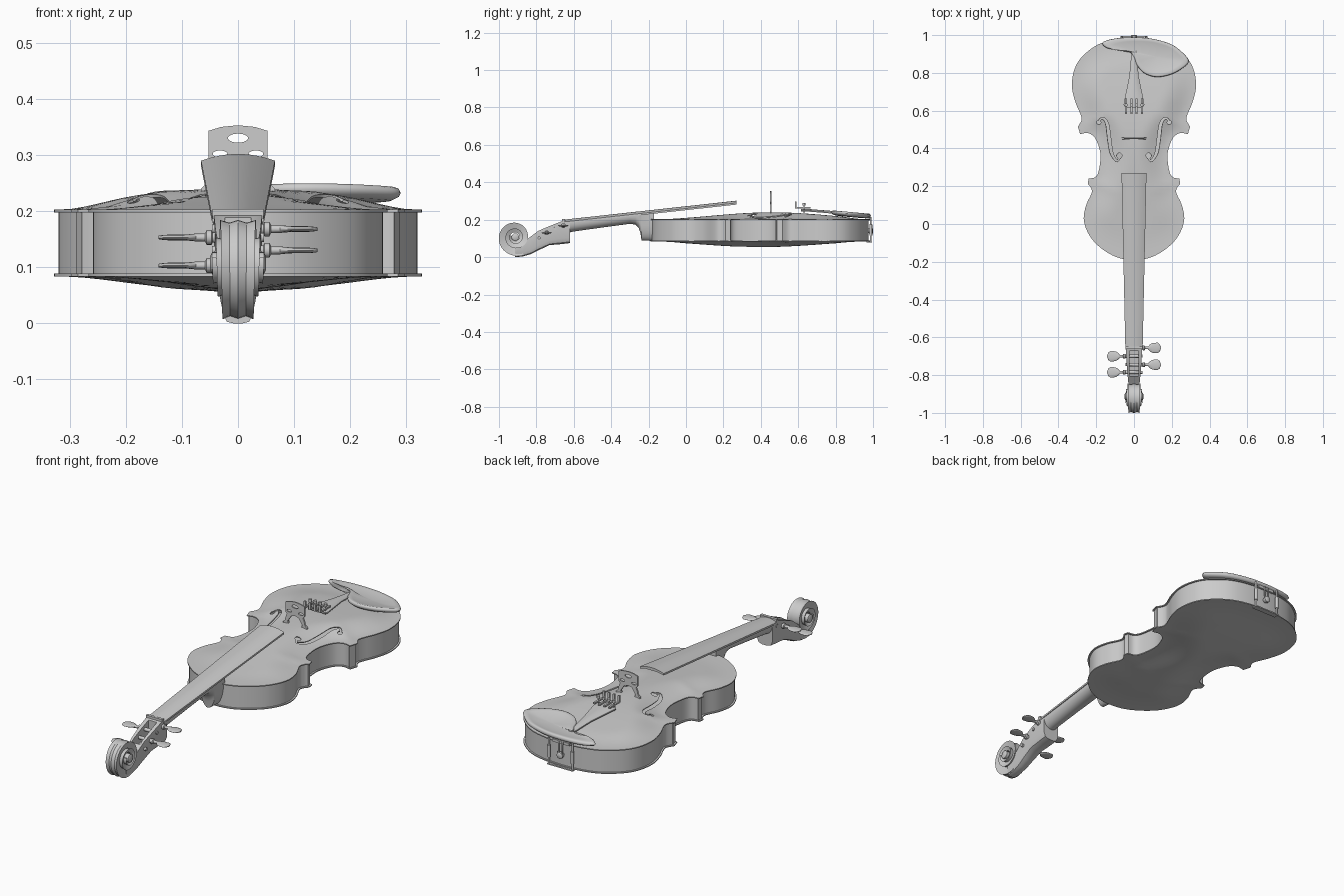
import bpy, bmesh, math
from mathutils import Vector, geometry

if "Cube" in bpy.data.objects:
    bpy.data.objects.remove(bpy.data.objects["Cube"])
D = bpy.context.scene.collection


def smooth(o, deg=35):
    bpy.ops.object.select_all(action='DESELECT')
    o.select_set(True)
    bpy.context.view_layer.objects.active = o
    bpy.ops.object.shade_smooth_by_angle(angle=math.radians(deg))
    return o


def finish(name, bm, deg=35):
    bmesh.ops.remove_doubles(bm, verts=bm.verts, dist=1e-5)
    bmesh.ops.recalc_face_normals(bm, faces=bm.faces)
    me = bpy.data.meshes.new(name)
    bm.to_mesh(me)
    bm.free()
    o = bpy.data.objects.new(name, me)
    D.objects.link(o)
    return smooth(o, deg)


def loft(name, rings, caps=True, deg=35):
    """Skin a list of closed rings of equal length."""
    n, bm = len(rings[0]), bmesh.new()
    v = [[bm.verts.new(p) for p in r] for r in rings]
    for a, b in zip(v, v[1:]):
        for i in range(n):
            bm.faces.new((a[i], a[(i + 1) % n], b[(i + 1) % n], b[i]))
    if caps:
        bm.faces.new(v[0][::-1])
        bm.faces.new(v[-1])
    return finish(name, bm, deg)


def circle(n=20):
    return [(math.cos(2 * math.pi * i / n), math.sin(2 * math.pi * i / n)) for i in range(n)]


def rod(name, c, axis, prof, n=20):
    """Lathe along an axis; prof = (offset, radius_a, radius_b)."""
    def pt(t, a, b):
        return Vector(c) + Vector({'x': (t, a, b), 'y': (a, t, b), 'z': (a, b, t)}[axis])
    return loft(name, [[pt(t, ra * u, rb * w) for u, w in circle(n)] for t, ra, rb in prof])


def box(name, c, s):
    return loft(name, [[(c[0] + i * s[0], c[1] + j * s[1], c[2] + k * s[2])
                        for i, j in ((-1, -1), (1, -1), (1, 1), (-1, 1))] for k in (-1, 1)])


def tube(name, pts, r):
    cu = bpy.data.curves.new(name, 'CURVE')
    cu.dimensions, cu.bevel_depth, cu.use_fill_caps = '3D', r, True
    s = cu.splines.new('POLY')
    s.points.add(len(pts) - 1)
    for q, p in zip(s.points, pts):
        q.co = (*p, 1)
    D.objects.link(bpy.data.objects.new(name, cu))


def cut(o, cutter):
    smooth(o)
    m = o.modifiers.new('cut', 'BOOLEAN')
    m.operation, m.object, m.solver = 'DIFFERENCE', cutter, 'EXACT'
    bpy.ops.object.modifier_apply(modifier='cut')
    bpy.data.objects.remove(cutter)
    smooth(o)


def catmull(p, k=6):
    p = [Vector(q) for q in p]
    def end(a, b):
        return Vector((-b.x, b.y)) if a.x == 0 else 2 * a - b
    q, out = [end(p[0], p[1])] + p + [end(p[-1], p[-2])], []
    for i in range(1, len(q) - 2):
        a, b, c, d = q[i - 1:i + 3]
        for t in [j / k for j in range(k)]:
            out.append(.5 * (2 * b + (c - a) * t + (2 * a - 5 * b + 4 * c - d) * t * t
                             + (3 * b - a - 3 * c + d) * t ** 3))
    return out + [p[-1]]


# body outline: upper bout, waist, lower bout
half = catmull([(0, -.19), (.085, -.178), (.165, -.135), (.23, -.07), (.265, .015), (.255, .095),
                (.224, .165), (.23, .195), (.245, .212)])
half += catmull([(.24, .24), (.205, .248), (.187, .28), (.177, .355), (.186, .41), (.21, .46),
                 (.245, .482), (.285, .476)])
half += catmull([(.297, .515), (.278, .55), (.283, .58), (.31, .645), (.328, .725), (.318, .81),
                 (.28, .88), (.2, .945), (.11, .975), (0, .985)])
loop = half + [Vector((-p.x, p.y)) for p in half[-2:0:-1]]

# sound hole outlines: an S-shaped slot and two eyes, on both sides
path = catmull([(.186, .548), (.165, .56), (.142, .53), (.13, .445), (.118, .375), (.092, .335), (.076, .35)])
sides = [[], []]
for i, p in enumerate(path):
    d = (path[min(i + 1, len(path) - 1)] - path[max(i - 1, 0)]).normalized()
    w = Vector((d.y, -d.x)) * (.004 + .005 * math.sin(math.pi * i / (len(path) - 1)) ** 2)
    sides[0].append(p + w)
    sides[1].append(p - w)
eyes = [(Vector((.186, .538)), .011), (Vector((.077, .362)), .014)]
holes = [sides[0] + sides[1][::-1]] + [[c + r * Vector(q) for q in circle(16)] for c, r in eyes]
holes += [[Vector((-p.x, p.y)) for p in h] for h in holes]


def inside(p, poly):
    hit = False
    for a, b in zip(poly, poly[1:] + poly[:1]):
        if (a.y > p.y) != (b.y > p.y) and p.x < a.x + (p.y - a.y) / (b.y - a.y) * (b.x - a.x):
            hit = not hit
    return hit


def edge_dist(p):
    best = 9
    for a, b in zip(loop, loop[1:] + loop[:1]):
        t = max(0, min(1, (p - a).dot(b - a) / (b - a).length_squared))
        best = min(best, (a + (b - a) * t - p).length_squared)
    return math.sqrt(best)


def plate(name, base, arch, width, mid, cuts):
    """Arched plate: triangulate the outline, then lift it by distance to the edge."""
    pts, edges = [], []
    for poly in [loop] + cuts:
        k, n = len(pts), len(poly)
        pts += poly
        edges += [(k + i, k + (i + 1) % n) for i in range(n)]
    for i in range(-14, 15):
        for j in range(52):
            p = Vector((i * .0227, -.18 + j * .0227))
            if inside(p, loop) and edge_dist(p) > .009:
                pts.append(p)
    vs, _, fs = geometry.delaunay_2d_cdt(pts, edges, [], 1, 1e-6)[:3]
    bm, bv = bmesh.new(), []
    for p in vs:
        s = min(1, max(0, (edge_dist(p) - .008) / width))
        crown = math.cos(max(-1, min(1, (p.y - mid) / .65)) * math.pi / 2) ** 2
        bv.append(bm.verts.new((p.x, p.y, base + arch * crown * s * s * (3 - 2 * s))))
    for f in fs:
        c = sum((vs[i] for i in f), Vector((0, 0))) / len(f)
        if inside(c, loop) and not any(inside(c, h) for h in cuts):
            bm.faces.new([bv[i] for i in f])
    o = finish(name, bm, 40)
    m = o.modifiers.new('thickness', 'SOLIDIFY')
    m.thickness, m.offset = .005, 0
    bpy.ops.object.modifier_apply(modifier='thickness')
    smooth(o, 40)


plate('front_plate', .2, .037, .15, .46, holes)
plate('back_plate', .086, -.03, .19, .4, [])

# ribs, set in a little from the plate edge
inset = []
for i, p in enumerate(loop):
    d = (loop[(i + 1) % len(loop)] - loop[i - 1]).normalized()
    inset.append((p.x - d.y * .008, p.y + d.x * .008))
loft('ribs', [[(x, y, z) for x, y in inset] for z in (.086, .2)], False)


# neck and heel
def board_z(y):
    return .2 + .11 * (y + .655)


rings = []
for y, zb, w in ((-.64, .128, .043), (-.6, .137, .043), (-.45, .158, .045), (-.3, .178, .049), (-.27, .174, .05),
                 (-.252, .155, .05), (-.243, .125, .048), (-.238, .09, .045), (-.17, .086, .048)):
    zt = board_z(y) - .012
    rings.append([(w * math.cos(a), y, zt - (zt - zb) * math.sin(a) ** .8)
                  for a in [math.pi * i / 16 for i in range(16)] + [math.pi - 1e-9]])
loft('neck', rings)

# fingerboard and nut
rings = []
for y, w in ((-.65, .046), (.27, .066)):
    z = board_z(y)
    r = [(w * i / 6, y, z - .012 * (i / 6) ** 2) for i in range(-6, 7)]
    rings.append(r + [(w, y, z - .021), (w * .5, y, z - .014), (-w * .5, y, z - .014), (-w, y, z - .021)])
loft('fingerboard', rings)
box('nut', (0, -.655, .195), (.045, .007, .009))

# peg box with its open trough
rings = []
for y, zb, zt, w in ((-.62, .075, .19, .043), (-.66, .07, .193, .043), (-.73, .064, .166, .04), (-.79, .036, .14, .035),
                     (-.83, .016, .11, .031), (-.875, .003, .075, .027), (-.915, 0, .05, .025)):
    h = zt - zb
    rings.append([(-w, y, zt), (w, y, zt), (w, y, zb + .25 * h), (w * .8, y, zb + .06 * h), (w * .35, y, zb),
                  (-w * .35, y, zb), (-w * .8, y, zb + .06 * h), (-w, y, zb + .25 * h)])
cut(loft('peg_box', rings), loft('cutter', [[(s * .023, y, z) for s, z in ((-1, zb), (1, zb), (1, .25), (-1, .25))]
                                            for y, zb in ((-.672, .11), (-.74, .1), (-.805, .09))]))

# scroll: fluted spiral that steps outward towards its eye
rings, N, turns = [], 32, 2.4
for i in range(int(N * turns) + 1):
    u = i / N
    a = -math.pi * .36 - 2 * math.pi * u
    r, ri = .103 * .6 ** u, .103 * .6 ** (u + 1) * .93
    w = .027 + .02 * u / turns
    sec = [(-w, r), (-w * .5, r - .005), (0, r), (w * .5, r - .005), (w, r), (w - .01, ri), (.01 - w, ri)]
    rings.append([(x, -.913 + q * math.cos(a), .107 + q * math.sin(a)) for x, q in sec])
loft('scroll', rings)
rod('scroll_eye', (0, -.913, .107), 'x', [(-.05, .012, .012), (-.046, .02, .02), (.046, .02, .02), (.05, .012, .012)])

# tuning pegs, alternating sides
for y, z, s in ((-.656, .168, 1), (-.7, .153, -1), (-.745, .13, 1), (-.785, .103, -1)):
    rod('tuning_peg', (0, y, z), 'x', [(s * t, a, b) for t, a, b in (
        (-.046, .008, .008), (.045, .009, .009), (.047, .013, .013), (.056, .013, .013), (.059, .007, .007),
        (.075, .007, .007), (.084, .018, .006), (.098, .026, .005), (.125, .028, .005), (.136, .02, .004),
        (.142, .006, .003))])

# bridge
hb = [(0, .285), (.02, .28), (.03, .265), (.04, .25), (.035, .235), (.066, .228), (.066, .24), (.056, .25),
      (.05, .272), (.044, .284), (.053, .295), (.053, .343), (.03, .35), (0, .353)]
prof = hb + [(-x, z) for x, z in hb[-2:0:-1]]
bridge = loft('bridge', [[(x, .453 + s * (.005 - (z - .23) * .015), z) for x, z in prof] for s in (-1, 1)])
for x, z, a, b in ((0, .33, .018, .008), (.032, .302, .013, .006), (-.032, .302, .013, .006)):
    cut(bridge, rod('cutter', (x, .453, z), 'y', [(-.05, a, b), (.05, a, b)]))

# tailpiece with fine tuners
rings = []
for y, w, z in ((.615, .045, .258), (.63, .055, .258), (.67, .048, .256), (.78, .025, .247), (.91, .013, .234)):
    r = [(w * i / 4, y, z - .008 * (i / 4) ** 2) for i in range(-4, 5)]
    rings.append(r + [(w, y, z - .014), (-w, y, z - .014)])
loft('tailpiece', rings)
for x in (-.042, -.014, .014, .042):
    box('tuner_arm', (x, .625, .264), (.005, .04, .004))
    box('tuner_hook', (x, .587, .278), (.005, .004, .018))
    rod('tuner_screw', (x, .63, 0), 'z', [(.235, .003, .003), (.276, .003, .003), (.277, .008, .008), (.29, .008, .008)], 12)

# tail cord, saddle and end button
for s in (-.01, .01):
    tube('tail_cord', [(s, .89, .228), (s, .975, .214), (s, .988, .206), (s, .99, .15), (s * .4, .99, .137)], .004)
box('saddle', (0, .972, .202), (.045, .014, .007))
rod('end_button', (0, .97, .14), 'y', [(0, .01, .01), (.018, .016, .016), (.027, .016, .016), (.03, .011, .011)])

# chin rest: dished pad with a side arm, and its clamp
cr = [Vector(p) for p in ((-.165, .962), (-.15, .935), (-.1, .922), (-.03, .915), (0, .88), (.016, .84), (.055, .798),
      (.12, .778), (.2, .793), (.265, .83), (.29, .862), (.265, .9), (.2, .95), (.1, .98), (0, .988), (-.1, .982))]
pad, mid, rings = catmull([cr[-1]] + cr + cr[:2], 5)[5:5 + 5 * len(cr)], Vector((.12, .885)), []
for t, z in ((.02, .214), (.6, .214), (.9, .217), (.98, .224), (1, .231), (.98, .238), (.93, .241), (.8, .238),
             (.5, .231), (.02, .228)):
    rings.append([(q.x, q.y, z - .09 * (q.y - .88)) for q in [mid + (p - mid) * t for p in pad]])
loft('chin_rest', rings, True, 50)
for s in (-1, 1):
    rod('clamp_post', (s * .065, .988, 0), 'z', [(.082, .005, .005), (.115, .005, .005), (.116, .008, .008),
                                                 (.175, .008, .008), (.176, .005, .005), (.215, .005, .005)], 14)
box('clamp_foot', (0, .98, .081), (.07, .014, .003))
